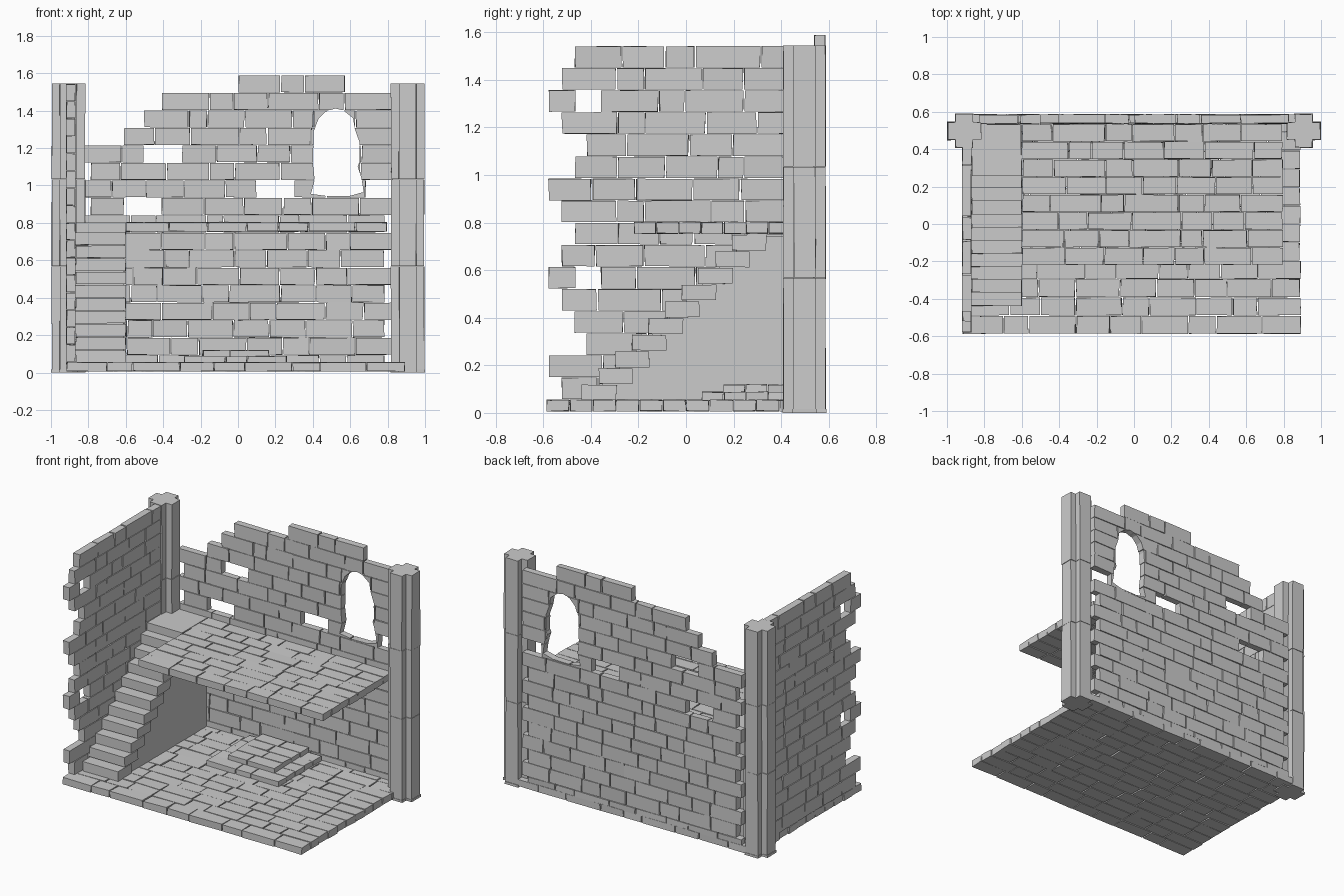
import bpy, bmesh, random
from mathutils import Vector

if "Cube" in bpy.data.objects:
    bpy.data.objects.remove(bpy.data.objects["Cube"])

random.seed(7)
R = random.uniform


def finish(name, bm):
    bmesh.ops.recalc_face_normals(bm, faces=bm.faces)
    me = bpy.data.meshes.new(name)
    bm.to_mesh(me)
    bm.free()
    ob = bpy.data.objects.new(name, me)
    bpy.context.collection.objects.link(ob)
    return ob


def brick(bm, lo, hi, inward=(0.004, 0.003, 0.003)):
    """Box whose corners are randomly chipped inward on each axis."""
    vs = bmesh.ops.create_cube(bm, size=1)['verts']
    for v in vs:
        for a in range(3):
            s = 1 if v.co[a] > 0 else -1
            v.co[a] = (hi[a] if s > 0 else lo[a]) - s * R(0.0005, inward[a])


def course(bm, axis, a0, a1, lo, hi, inward=(0.006, 0.004, 0.003)):
    """One row of bricks of random length along an axis."""
    n = max(1, round((a1 - a0) / 0.2))
    cuts = [a0] + [a0 + (a1 - a0) * (i + R(-0.28, 0.28)) / n for i in range(1, n)] + [a1]
    inw = list(inward)
    for c0, c1 in zip(cuts, cuts[1:]):
        l, h = list(lo), list(hi)
        l[axis], h[axis] = c0, c1
        brick(bm, l, h, inw)


def prism(bm, pts, axis, d0, d1, jitter=0.0):
    """Extrude a 2D outline along an axis."""
    rings = []
    for d in (d0, d1):
        ring = []
        for p in pts:
            co = [p[0] + R(-jitter, jitter), p[1] + R(-jitter, jitter)]
            co.insert(axis, d)
            ring.append(bm.verts.new(co))
        rings.append(ring)
    n = len(pts)
    bm.faces.new(rings[0])
    bm.faces.new(rings[1][::-1])
    for i in range(n):
        j = (i + 1) % n
        bm.faces.new((rings[0][i], rings[0][j], rings[1][j], rings[1][i]))


def paving(name, x0, x1, y0, y1, z0, z1, rows):
    """Slab made of rows of stones."""
    bm = bmesh.new()
    h = (y1 - y0) / rows
    for r in range(rows):
        course(bm, 0, x0 + R(0, 0.008), x1 - R(0, 0.008),
               (0, y0 + r * h, z0), (0, y0 + (r + 1) * h, z1), (0.006, 0.004, 0.005))
    return finish(name, bm)


# Floors and the two-tier dais
paving("ground_floor", -0.92, 0.895, -0.588, 0.588, 0.005, 0.057, 12)
paving("upper_floor", -0.605, 0.80, -0.22, 0.535, 0.752, 0.805, 8)
paving("dais_lower", -0.29, 0.265, 0.065, 0.53, 0.05, 0.09, 5)
paving("dais_upper", -0.195, 0.17, 0.155, 0.53, 0.085, 0.122, 4)

# Back wall: even courses stop short on the right, odd ones on the left
H = 0.0935
special = {
    9: [(-0.79, -0.61), (-0.41, 0.83)],
    10: [(-0.83, 0.10), (0.30, 0.685)],
    12: [(-0.83, -0.50), (-0.30, 0.83)],
    13: [(-0.61, 0.83)],
    14: [(-0.505, 0.83)],
    15: [(-0.41, 0.83)],
    16: [(0.0, 0.575)],
}
bm = bmesh.new()
for c in range(17):
    even = c % 2 == 0
    spans = special.get(c, [(-0.83 if even else -0.79, 0.785 if even else 0.83)])
    for a, b in spans:
        course(bm, 0, a, b, (0, 0.535, max(c * H, 0.05)), (0, 0.588, (c + 1) * H),
               (0.006, 0.006, 0.003))
back_wall = finish("back_wall", bm)

# Ragged arched window cut through the back wall
outline = [(0.39, 0.955), (0.41, 1.03), (0.40, 1.12), (0.405, 1.29), (0.43, 1.355), (0.47, 1.395),
           (0.52, 1.412), (0.565, 1.40), (0.615, 1.36), (0.625, 1.30), (0.65, 1.23), (0.65, 1.13),
           (0.64, 1.10), (0.66, 1.04), (0.672, 0.965), (0.60, 0.945), (0.48, 0.943)]
bm = bmesh.new()
prism(bm, outline, 1, 0.45, 0.7)
cutter = finish("window_cutter", bm)
cutter.hide_render = True
mod = back_wall.modifiers.new("window", 'BOOLEAN')
mod.operation = 'DIFFERENCE'
mod.solver = 'EXACT'
mod.object = cutter
bpy.context.view_layer.objects.active = back_wall
bpy.ops.object.modifier_apply(modifier=mod.name)
bpy.data.objects.remove(cutter)

# Left wall with toothed front end and two missing bricks
ends = [-0.525, -0.58, -0.42, -0.47, -0.525, -0.58, -0.525, -0.47,
        -0.525, -0.58, -0.47, -0.42, -0.525, -0.58, -0.525, -0.47]
bm = bmesh.new()
for c, e in enumerate(ends):
    z = 0.057 + c * 0.0929
    spans = [(e, -0.463), (-0.36, 0.45)] if c in (5, 13) else [(e, 0.45)]
    for a, b in spans:
        course(bm, 1, a, b, (-0.921, 0, z), (-0.867, 0, z + 0.0929), (0.006, 0.006, 0.003))
finish("left_wall", bm)

# Corner columns: cross-shaped, three stacked drums on a thin plinth
def cross(cx, cy, r, w):
    q = [(r, -w), (r, w), (w, w), (w, r), (-w, r), (-w, w),
         (-r, w), (-r, -w), (-w, -w), (-w, -r), (w, -r), (w, -w)]
    return [(cx + x, cy + y) for x, y in q]

for side, name in ((-1, "left_column"), (1, "right_column")):
    bm = bmesh.new()
    cx, cy = side * 0.907, 0.498
    prism(bm, cross(cx, cy, 0.092, 0.05), 2, 0.0, 0.016, 0.001)
    for z0, z1 in ((0.016, 0.568), (0.57, 1.033), (1.035, 1.545)):
        prism(bm, cross(cx, cy, 0.089, 0.046), 2, z0, z1, 0.002)
    finish(name, bm)

# Stairs: treads, landing and the plain block beneath
bm = bmesh.new()
profile = [(0.535, 0.05), (-0.36, 0.05)]
for i in range(10):
    y, top = -0.44 + 0.07 * i, 0.12 + 0.07 * i
    brick(bm, (-0.87, y, top - 0.07), (-0.597, y + 0.15, top), (0.005, 0.006, 0.004))
    if i:
        profile += [(y + 0.02, top - 0.08), (y + 0.02, top - 0.01)]
brick(bm, (-0.87, 0.255, 0.745), (-0.6, 0.535, 0.803))
finish("stair_treads", bm)
profile[1] = (profile[2][0], 0.05)
del profile[2]
profile.append((0.535, 0.745))
bm = bmesh.new()
prism(bm, profile, 0, -0.868, -0.612)
finish("stair_block", bm)
